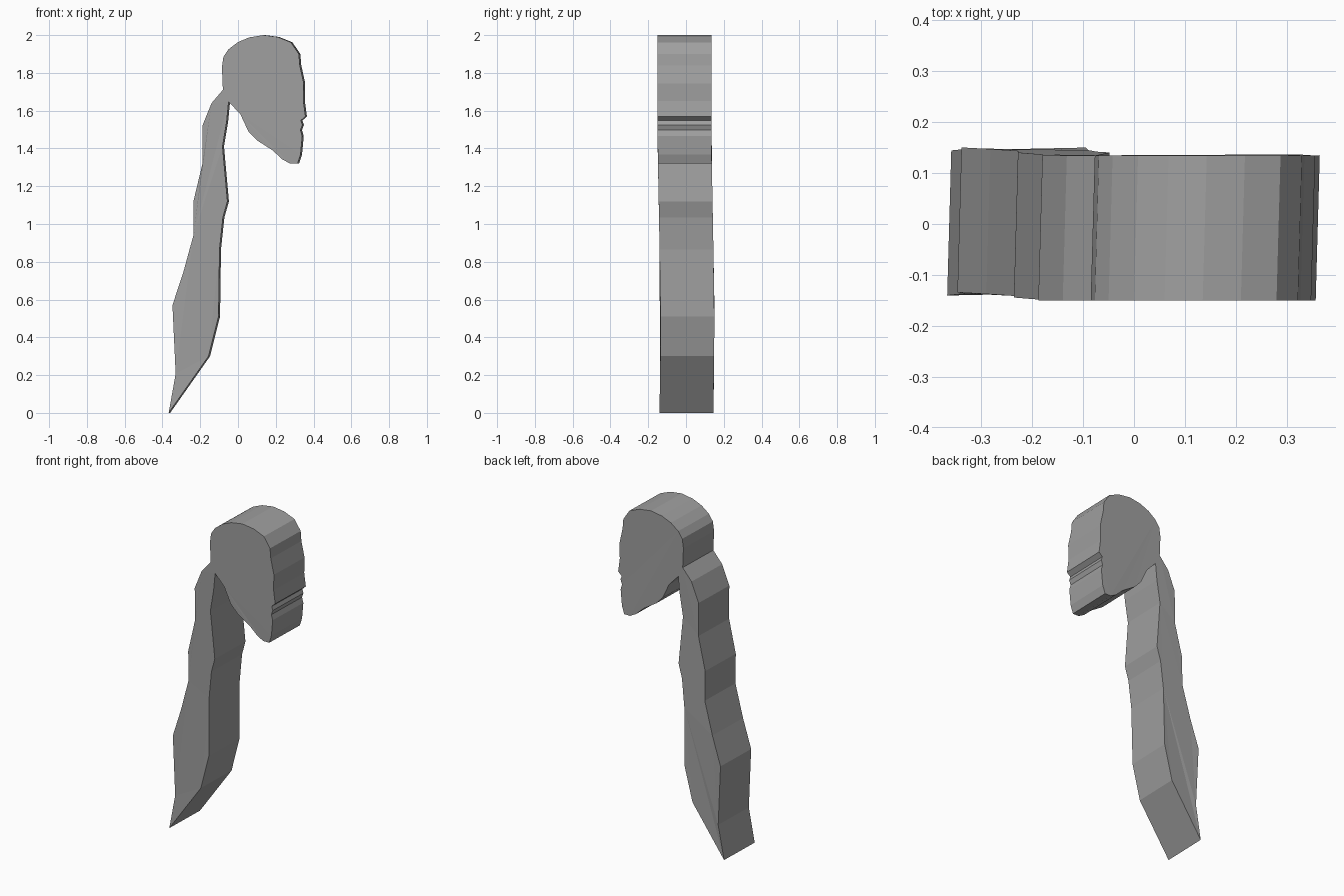
import bpy
import bmesh

if "Cube" in bpy.data.objects:
    bpy.data.objects.remove(bpy.data.objects["Cube"])

HALF = 0.1425    # half thickness of the slab
LEAN = 0.008     # sideways slip of the back face

grey = bpy.data.materials.new("dark_grey")
grey.diffuse_color = (0.35, 0.35, 0.35, 1)
grey.use_nodes = True
grey.node_tree.nodes["Principled BSDF"].inputs["Base Color"].default_value = grey.diffuse_color


def drift(z):
    """Slight front-to-back waver of the slab along its height."""
    keys = [(0, 0.002), (0.2, 0.006), (0.57, 0.008), (1.12, -0.002), (1.4, -0.0075), (2.01, -0.0075)]
    for (z0, d0), (z1, d1) in zip(keys, keys[1:]):
        if z <= z1:
            return d0 + (d1 - d0) * (z - z0) / (z1 - z0)
    return keys[-1][1]


def slab(name, outline):
    """Extrude an outline (clockwise from the front); the closing edge is the
    open seam where the head and hair join."""
    pts = outline[::-1]
    bm = bmesh.new()
    front = [bm.verts.new((x, drift(z) - HALF, z)) for x, z in pts]
    back = [bm.verts.new((x + LEAN, drift(z) + HALF, z)) for x, z in pts]
    caps = [bm.faces.new(front), bm.faces.new(back[::-1])]
    for i in range(len(pts) - 1):
        bm.faces.new((front[i + 1], front[i], back[i], back[i + 1]))
    bm.normal_update()
    bmesh.ops.triangulate(bm, faces=caps, ngon_method='EAR_CLIP')
    mesh = bpy.data.meshes.new(name)
    bm.to_mesh(mesh)
    bm.free()
    mesh.materials.append(grey)
    obj = bpy.data.objects.new(name, mesh)
    bpy.context.collection.objects.link(obj)
    return obj


nape, jaw_root = (-0.08, 1.71), (-0.05, 1.648)

# Head in profile: skull, brow, nose, lips, chin, jaw
slab("head", [
    nape, (-0.085, 1.83), (-0.077, 1.885), (-0.05, 1.925), (0.0, 1.963),
    (0.06, 1.988), (0.135, 2.0), (0.21, 1.99), (0.28, 1.962), (0.322, 1.9),
    (0.327, 1.84), (0.348, 1.745), (0.346, 1.65), (0.357, 1.57),
    (0.333, 1.548), (0.341, 1.525), (0.331, 1.497), (0.34, 1.465),
    (0.331, 1.368), (0.315, 1.32), (0.275, 1.32), (0.235, 1.342),
    (0.183, 1.39), (0.1, 1.443), (0.055, 1.49), (0.013, 1.58), jaw_root,
])

# Long wavy tail of hair, down the inner edge to the tip and back up
slab("ponytail", [
    jaw_root, (-0.06, 1.544), (-0.082, 1.41), (-0.056, 1.12), (-0.08, 1.035),
    (-0.098, 0.865), (-0.103, 0.51), (-0.156, 0.30), (-0.367, 0.0),
    (-0.33, 0.207), (-0.347, 0.57), (-0.29, 0.743), (-0.236, 0.94),
    (-0.236, 1.12), (-0.188, 1.32), (-0.188, 1.522), (-0.14, 1.64), nape,
])
